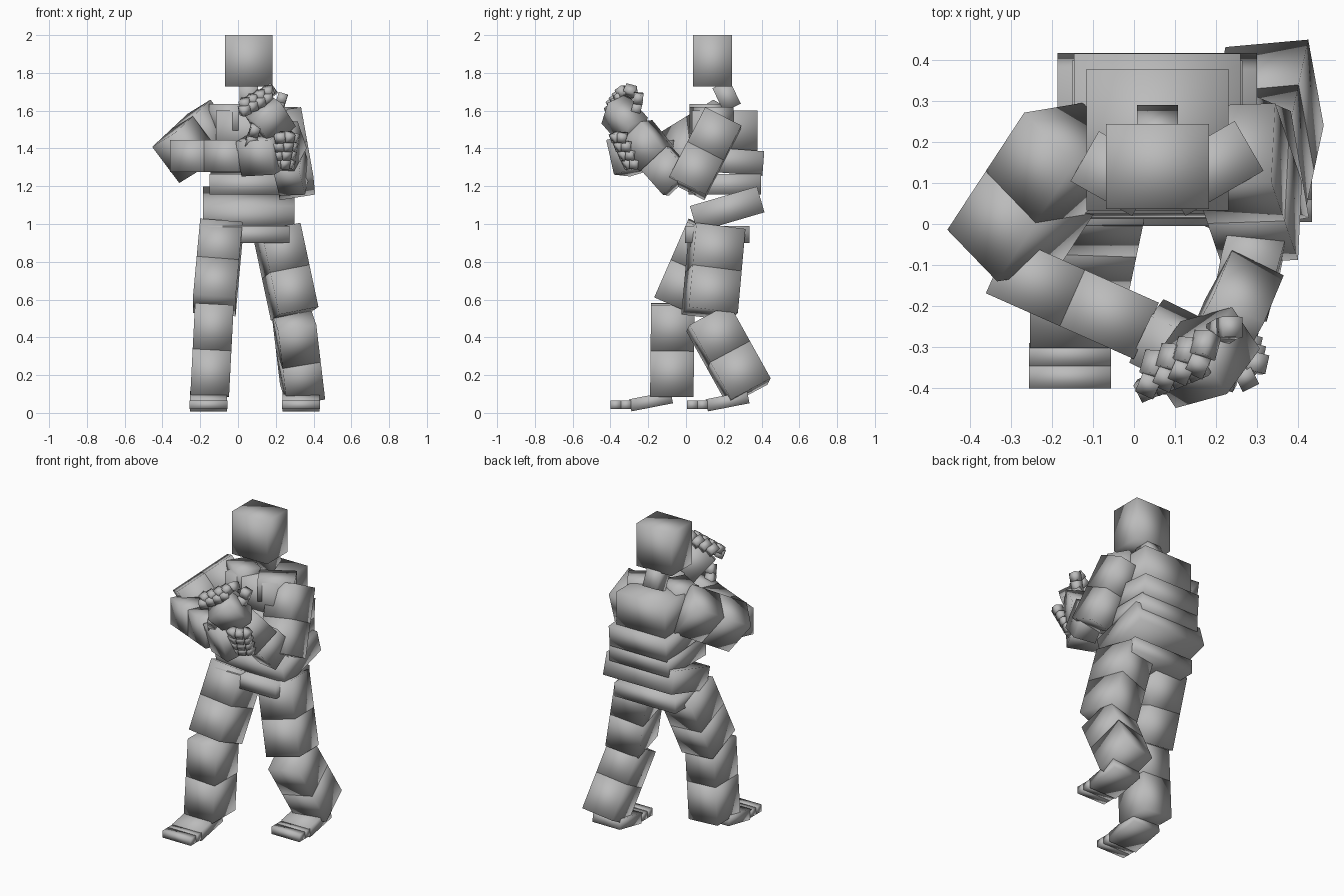
import bpy, bmesh
from mathutils import Vector, Matrix

if "Cube" in bpy.data.objects:
    bpy.data.objects.remove(bpy.data.objects["Cube"], do_unlink=True)

grey = bpy.data.materials.new("mid_grey")
grey.use_nodes = True
colour = (0.5, 0.5, 0.5, 1)
grey.diffuse_color = colour
grey.node_tree.nodes["Principled BSDF"].inputs["Base Color"].default_value = colour


def block(name, start, end, width, depth, side=(1, 0, 0)):
    """Smooth-shaded box running from start to end, its width along side."""
    start, end = Vector(start), Vector(end)
    axis = (end - start).normalized()
    across = Vector(side)
    across = (across - axis * across.dot(axis)).normalized()
    normal = axis.cross(across)
    basis = Matrix((across, normal, axis)).transposed().to_4x4()
    size = Matrix.Diagonal((width, depth, (end - start).length, 1))
    bm = bmesh.new()
    bmesh.ops.create_cube(bm, size=1, matrix=Matrix.Translation((start + end) / 2) @ basis @ size)
    for f in bm.faces:
        f.smooth = True
    mesh = bpy.data.meshes.new(name)
    bm.to_mesh(mesh)
    bm.free()
    mesh.materials.append(grey)
    obj = bpy.data.objects.new(name, mesh)
    bpy.context.scene.collection.objects.link(obj)


def limb(name, start, end, width, depth, side=(1, 0, 0)):
    """Two equal blocks end to end."""
    mid = (Vector(start) + Vector(end)) / 2
    block(name + "_upper", start, mid, width, depth, side)
    block(name + "_lower", mid, end, width, depth, side)


def digit(name, path, thick, side):
    """Chain of small blocks along a path."""
    for i, (a, b) in enumerate(zip(path, path[1:])):
        block(f"{name}_joint_{i + 1}", a, b, thick, thick, side)


def fingers(name, path, step):
    """Four matching fingers spread along step."""
    step = Vector(step)
    for n in range(4):
        digit(f"{name}_finger_{n + 1}", [Vector(p) + step * n for p in path], 0.048, step)


# Head, neck and torso
MID = 0.057
block("head", (MID, 0.14, 1.727), (MID, 0.14, 2), 0.25, 0.207)
block("neck", (MID, 0.245, 1.615), (MID, 0.185, 1.74), 0.1, 0.1)
block("chest", (MID, 0.205, 1.39), (MID, 0.205, 1.6), 0.345, 0.345)
block("ribs", (MID, 0.21, 1.27), (MID, 0.22, 1.4), 0.405, 0.39)
block("waist", (MID, 0.205, 1.155), (MID, 0.205, 1.265), 0.415, 0.385)
block("belly", (MID, 0.238, 1.01), (MID, 0.198, 1.147), 0.485, 0.37)
block("pelvis", (MID, 0.165, 0.9), (MID, 0.165, 0.99), 0.43, 0.34)

# Right arm
block("right_collar", (0.03, 0.08, 1.565), (-0.12, 0.165, 1.565), 0.14, 0.14, (0, 0, 1))
limb("right_upper_arm", (-0.135, 0.22, 1.525), (-0.322, -0.065, 1.35), 0.19, 0.24, (0.11, -0.13, 0.066))
limb("right_forearm", (-0.33, -0.1, 1.36), (0.03, -0.26, 1.36), 0.17, 0.15, (0, 0, 1))
block("right_palm", (0.03, -0.26, 1.36), (0.205, -0.345, 1.37), 0.19, 0.13, (0, 0.3, -1))
fingers("right", [(0.2, -0.365, 1.455), (0.25, -0.38, 1.46), (0.29, -0.36, 1.46), (0.3, -0.315, 1.455)],
        (-0.008, 0.022, -0.046))
digit("right_thumb", [(0.06, -0.33, 1.42), (0.08, -0.365, 1.47), (0.095, -0.39, 1.52)], 0.05, (1, 0, 0))

# Left arm
block("left_collar", (0.09, 0.08, 1.55), (0.28, 0.19, 1.55), 0.14, 0.14, (0, 0, 1))
limb("left_upper_arm", (0.245, 0.195, 1.555), (0.31, 0.005, 1.19), 0.19, 0.215, (1, -0.05, 0))
block("left_forearm_upper", (0.3, -0.04, 1.215), (0.268, -0.155, 1.345), 0.14, 0.185, (1, -0.2, 0))
block("left_forearm_lower", (0.268, -0.155, 1.345), (0.22, -0.27, 1.485), 0.14, 0.185, (1, -0.55, 0))
block("left_palm", (0.21, -0.27, 1.485), (0.13, -0.38, 1.61), 0.17, 0.13, (1, 0.4, 0.6))
fingers("left", [(0.04, -0.39, 1.58), (0.03, -0.405, 1.625), (0.045, -0.37, 1.65), (0.06, -0.315, 1.635)],
        (0.04, 0.016, 0.021))
digit("left_thumb", [(0.2, -0.27, 1.58), (0.225, -0.255, 1.64), (0.24, -0.25, 1.69)], 0.05, (1, 0, 0))

# Legs
limb("right_thigh", (-0.088, 0.125, 0.97), (-0.125, -0.05, 0.57), 0.225, 0.25)
limb("right_shin", (-0.125, -0.07, 0.575), (-0.15, -0.075, 0.09), 0.205, 0.23)
limb("left_thigh", (0.205, 0.165, 0.97), (0.3, 0.125, 0.525), 0.215, 0.265, (1, 0.17, 0))
limb("left_shin", (0.295, 0.115, 0.505), (0.342, 0.335, 0.11), 0.205, 0.24, (1, 0.18, 0))

# Feet with two rows of toes
for side, x, back in (("right", -0.156, 0), ("left", 0.333, 0.405)):
    block(side + "_foot", (x, back - 0.075, 0.083), (x, back - 0.295, 0.04), 0.195, 0.065)
    for row in range(2):
        y = back - 0.29 - 0.055 * row
        block(f"{side}_toes_{row + 1}", (x, y, 0.043), (x, y - 0.055, 0.043), 0.2, 0.045)
